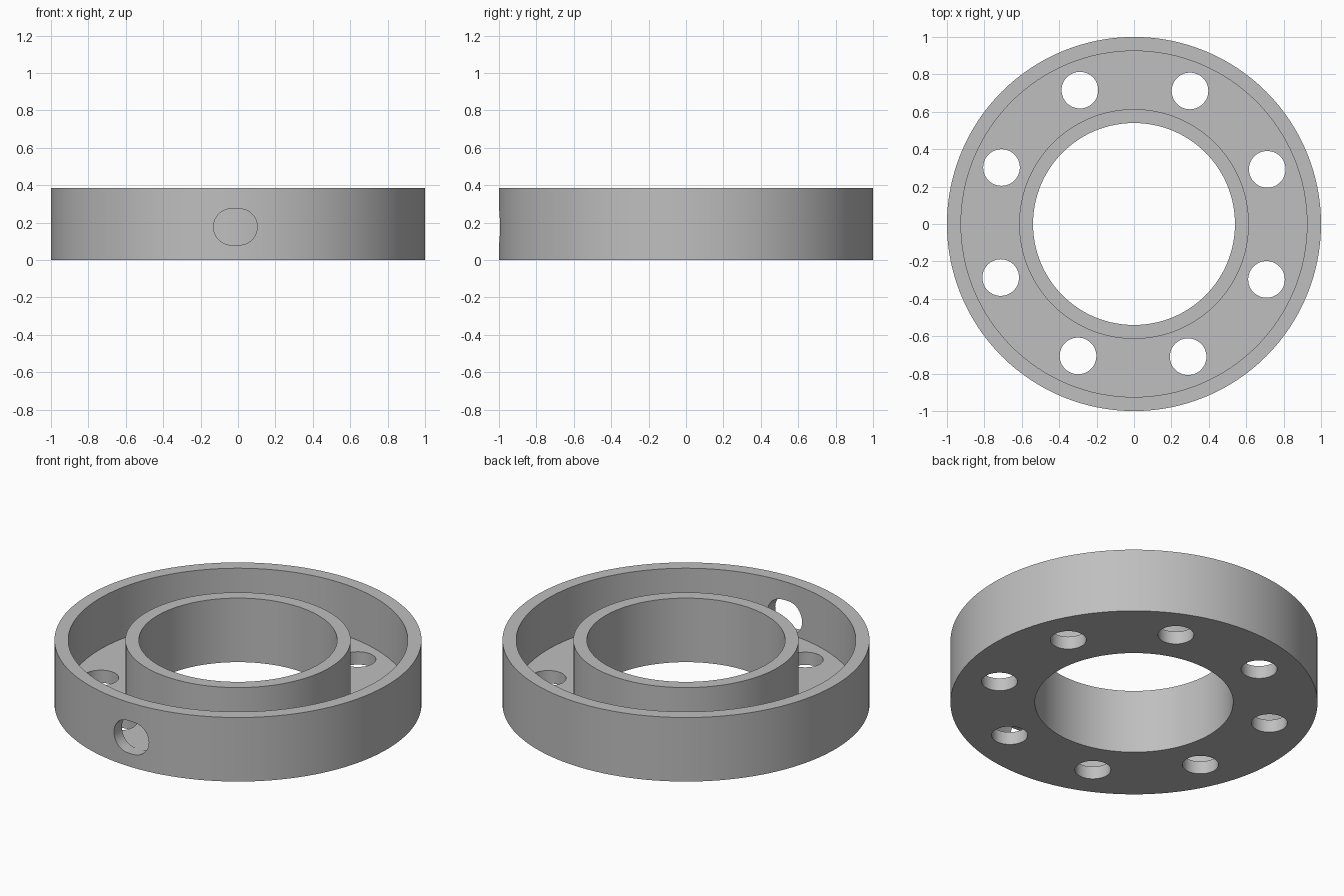
import bpy, bmesh, math

if "Cube" in bpy.data.objects:
    bpy.data.objects.remove(bpy.data.objects["Cube"])

HEIGHT, FLOOR = 0.385, 0.077
SEGMENTS = 128

grey = bpy.data.materials.new("grey")
grey.diffuse_color = (0.52, 0.52, 0.52, 1)
grey.use_nodes = True
grey.node_tree.nodes["Principled BSDF"].inputs["Base Color"].default_value = grey.diffuse_color


def mesh_object(name, bm):
    bmesh.ops.recalc_face_normals(bm, faces=bm.faces)
    mesh = bpy.data.meshes.new(name)
    bm.to_mesh(mesh)
    bm.free()
    mesh.materials.append(grey)
    obj = bpy.data.objects.new(name, mesh)
    bpy.context.collection.objects.link(obj)
    return obj


def lathe(name, profile):
    """Turn a closed (radius, z) profile around the z axis."""
    bm = bmesh.new()
    rings = []
    for i in range(SEGMENTS):
        a = 2 * math.pi * i / SEGMENTS
        rings.append([bm.verts.new((r * math.cos(a), r * math.sin(a), z)) for r, z in profile])
    n = len(profile)
    for i in range(SEGMENTS):
        p, q = rings[i], rings[(i + 1) % SEGMENTS]
        for j in range(n):
            k = (j + 1) % n
            bm.faces.new((p[j], q[j], q[k], p[k]))
    return mesh_object(name, bm)


def prism(bm, outline, offset):
    """Extrude a closed outline of points along an offset."""
    face = bm.faces.new([bm.verts.new(p) for p in outline])
    new = bmesh.ops.extrude_face_region(bm, geom=[face])["geom"]
    bmesh.ops.translate(bm, vec=offset, verts=[v for v in new if isinstance(v, bmesh.types.BMVert)])


# Channel-shaped ring: outer wall, floor and inner wall in one profile
ring = lathe("channel_ring", [
    (0.54, 0), (1.0, 0), (1.0, HEIGHT), (0.925, HEIGHT),
    (0.925, FLOOR), (0.614, FLOOR), (0.614, HEIGHT), (0.54, HEIGHT)])

# Eight bolt holes through the floor
bm = bmesh.new()
for k in range(8):
    a = math.radians(22.1 + 45 * k)
    cx, cy = 0.769 * math.cos(a), 0.769 * math.sin(a) + 0.003
    prism(bm, [(cx + 0.098 * math.cos(t * math.pi / 24), cy + 0.098 * math.sin(t * math.pi / 24), -0.1)
               for t in range(48)], (0, 0, 0.25))
hole_cutter = mesh_object("bolt_hole_cutter", bm)

# Rounded slot through the front of the outer wall
bm = bmesh.new()
outline = []
for side in (1, -1):
    for t in range(25):
        a = -math.pi / 2 + math.pi * t / 24 + (0 if side > 0 else math.pi)
        outline.append((-0.014 + side * 0.02 + 0.097 * math.cos(a), -1.1, 0.177 + 0.097 * math.sin(a)))
prism(bm, outline, (0, 0.35, 0))
slot_cutter = mesh_object("slot_cutter", bm)

# Cut the openings, then discard the cutters
bpy.context.view_layer.objects.active = ring
ring.select_set(True)
for cutter in (hole_cutter, slot_cutter):
    cutter.hide_render = True
    mod = ring.modifiers.new(cutter.name, 'BOOLEAN')
    mod.operation, mod.solver, mod.object = 'DIFFERENCE', 'EXACT', cutter
    bpy.ops.object.modifier_apply(modifier=mod.name)
    bpy.data.objects.remove(cutter)

bpy.ops.object.shade_smooth_by_angle(angle=math.radians(30))
